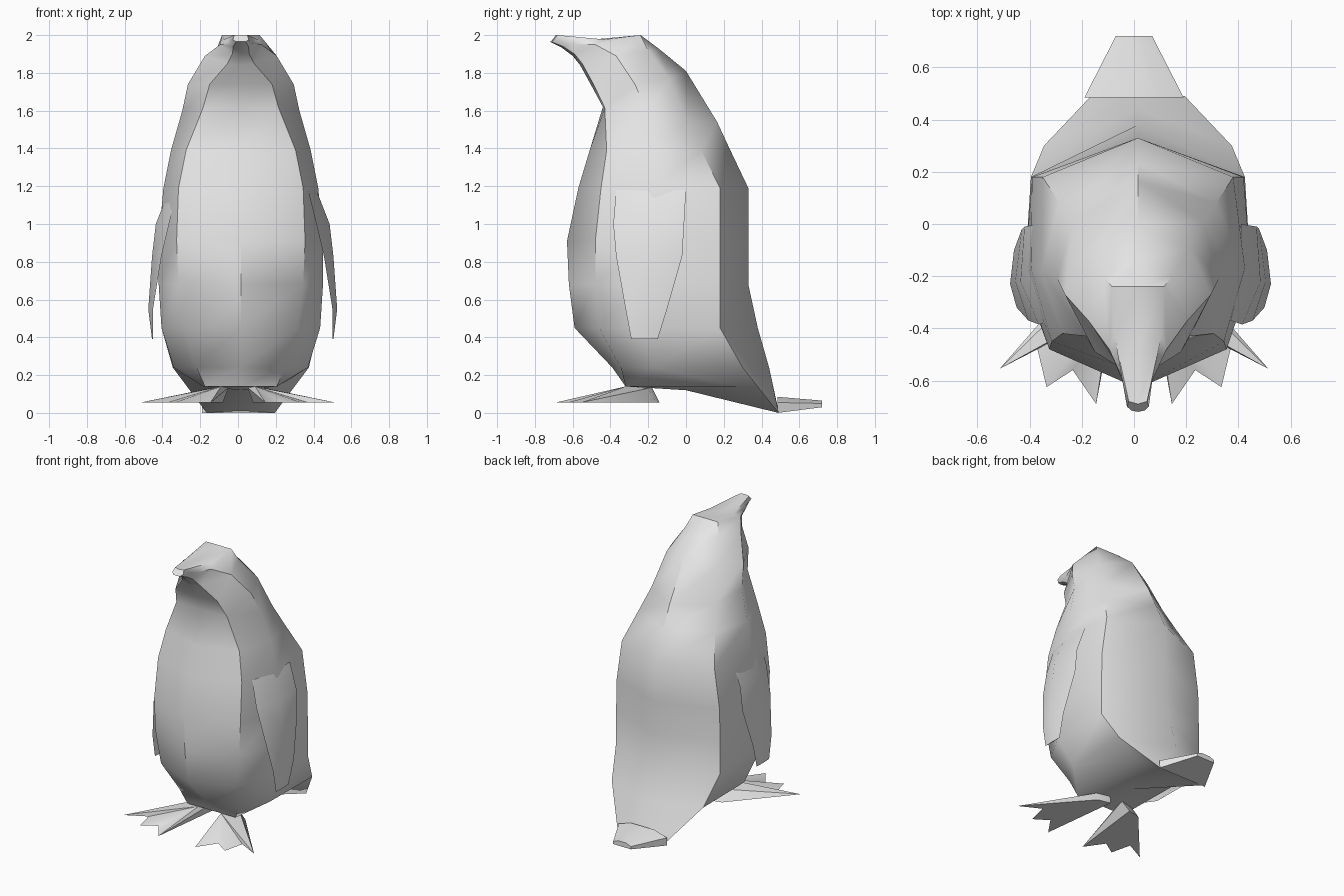
import bpy, bmesh, math

cube = bpy.data.objects.get("Cube")
if cube:
    bpy.data.objects.remove(cube, do_unlink=True)

grey = bpy.data.materials.new("light grey")
grey.use_nodes = True
grey.diffuse_color = (0.8, 0.8, 0.8, 1)
grey.node_tree.nodes["Principled BSDF"].inputs["Base Color"].default_value = (0.8, 0.8, 0.8, 1)


def finish(name, bm, angle):
    """Turn a bmesh into a smooth-shaded object with sharp creases."""
    bmesh.ops.recalc_face_normals(bm, faces=bm.faces[:])
    mesh = bpy.data.meshes.new(name)
    bm.to_mesh(mesh)
    bm.free()
    mesh.materials.append(grey)
    obj = bpy.data.objects.new(name, mesh)
    bpy.context.collection.objects.link(obj)
    bpy.ops.object.select_all(action='DESELECT')
    obj.select_set(True)
    bpy.context.view_layer.objects.active = obj
    bpy.ops.object.shade_smooth_by_angle(angle=math.radians(angle))


def loft(name, rings, start_hub=None, angle=46):
    """Skin closed rings; the start cap is a fan around start_hub if given."""
    bm = bmesh.new()
    loops = [[bm.verts.new(p) for p in ring] for ring in rings]
    n = len(loops[0])
    for a, b in zip(loops, loops[1:]):
        for i in range(n):
            j = (i + 1) % n
            bm.faces.new((a[i], a[j], b[j], b[i]))
    bm.faces.new(loops[-1])
    if start_hub:
        hub = bm.verts.new(start_hub)
        for i in range(n):
            bm.faces.new((loops[0][i], loops[0][(i + 1) % n], hub))
    else:
        bm.faces.new(loops[0])
    finish(name, bm, angle)


CX = 0.015


def half_ring(front, corner, flank, rear, back):
    """Mirror half a body section; front and back are (y, z) on the centre line."""
    side = (corner, flank, rear)
    return ([(CX, *front)] + [(CX + x, y, z) for x, y, z in side] + [(CX, *back)]
            + [(CX - x, y, z) for x, y, z in reversed(side)])


# Underside, reaching back to the tail
rings = [half_ring((-.32, .14), (.19, -.32, .14), (.2, .28, .14), (.18, .49, 0), (.49, .01))]

# Torso sections, level: z, front y, belly corner, flank, rear corner, back y
for z, front, corner, flank, rear, back in (
        (.24, -.39, (.235, -.345), (.355, -.17), (.36, .30), .44),
        (.45, -.59, (.30, -.46), (.42, -.25), (.41, .18), .38),
        (.68, -.62, (.33, -.48), (.435, -.22), (.41, .18), .33),
        (.91, -.63, (.34, -.48), (.435, -.2), (.405, .18), .33),
        (1.19, -.57, (.33, -.45), (.41, -.17), (.365, .18), .33),
        (1.39, -.51, (.29, -.42), (.37, -.18), (.30, .08), .235)):
    rings.append(half_ring((front, z), (*corner, z), (*flank, z), (*rear, z), (back, z)))

# Neck, head and beak sections, tilting forward
for section in (
        ((-.44, 1.62), (.20, -.43, 1.615), (.31, -.21, 1.6), (.25, .01, 1.54), (.165, 1.54)),
        ((-.505, 1.74), (.165, -.49, 1.74), (.28, -.27, 1.74), (.20, -.09, 1.77), (0, 1.81)),
        ((-.56, 1.84), (.07, -.55, 1.85), (.19, -.37, 1.89), (.13, -.20, 1.92), (-.14, 1.925)),
        ((-.60, 1.89), (.045, -.59, 1.90), (.11, -.48, 1.95), (.10, -.24, 2), (-.24, 2)),
        ((-.66, 1.935), (.04, -.65, 1.94), (.055, -.6, 1.955), (.09, -.43, 1.977), (-.48, 1.978)),
        ((-.72, 1.965), (.025, -.715, 1.965), (.042, -.70, 1.975), (.035, -.68, 2), (-.69, 2))):
    rings.append(half_ring(*section))
loft("body", rings, start_hub=(CX, 0, .12))

# Tail tip: half width, half top width, y, bottom, shoulder and top heights
loft("tail", [[(-w, y, lo), (w, y, lo), (w, y, mid), (t, y, hi), (-t, y, hi), (-w, y, mid)]
              for w, t, y, lo, mid, hi in ((.19, .09, .485, .0, .055, .085),
                                           (.07, .03, .72, .03, .05, .065))], angle=30)

# Flippers: z, then (x, y) of the leading edge, middle and trailing edge
flipper = [
    (1.18, (.345, -.37), (.39, -.20), (.385, .0)),
    (1.00, (.39, -.385), (.46, -.22), (.445, -.01)),
    (.83, (.43, -.37), (.48, -.22), (.455, -.02)),
    (.55, (.475, -.32), (.50, -.23), (.485, -.10)),
    (.39, (.477, -.29), (.48, -.22), (.477, -.15)),
]
for label, s in (("left", 1), ("right", -1)):
    rings = []
    for z, lead, mid, trail in flipper:
        thick = min(.04, .006 + .1 * (z - .39))
        inner = (mid[0] - thick, mid[1])
        rings.append([(.025 + s * x, y, z) for x, y in (lead, mid, trail, inner)])
    loft(label + "_flipper", rings)

# Webbed feet: flat three-toed sole rising to an ankle wedge
sole = [(.08, -.14), (.145, -.69), (.235, -.56), (.335, -.625),
        (.37, -.48), (.515, -.555), (.17, -.16)]
ankle = [(.05, -.18, .135), (.09, -.32, .14), (.15, -.20, .13)]
for label, s in (("left", 1), ("right", -1)):
    bm = bmesh.new()
    v = [bm.verts.new((s * x, y, .055)) for x, y in sole]
    a, c, b = [bm.verts.new((s * x, y, z)) for x, y, z in ankle]
    for i in range(1, 5):
        bm.faces.new((v[i], v[i + 1], c))
    for face in ((v[0], v[1], a), (v[1], c, a), (v[5], b, c), (v[5], v[6], b),
                 (v[6], v[0], a, b), (a, c, b)):
        bm.faces.new(face)
    base = bm.faces.new(v)
    bmesh.ops.triangulate(bm, faces=[base])
    finish(label + "_foot", bm, 46)
